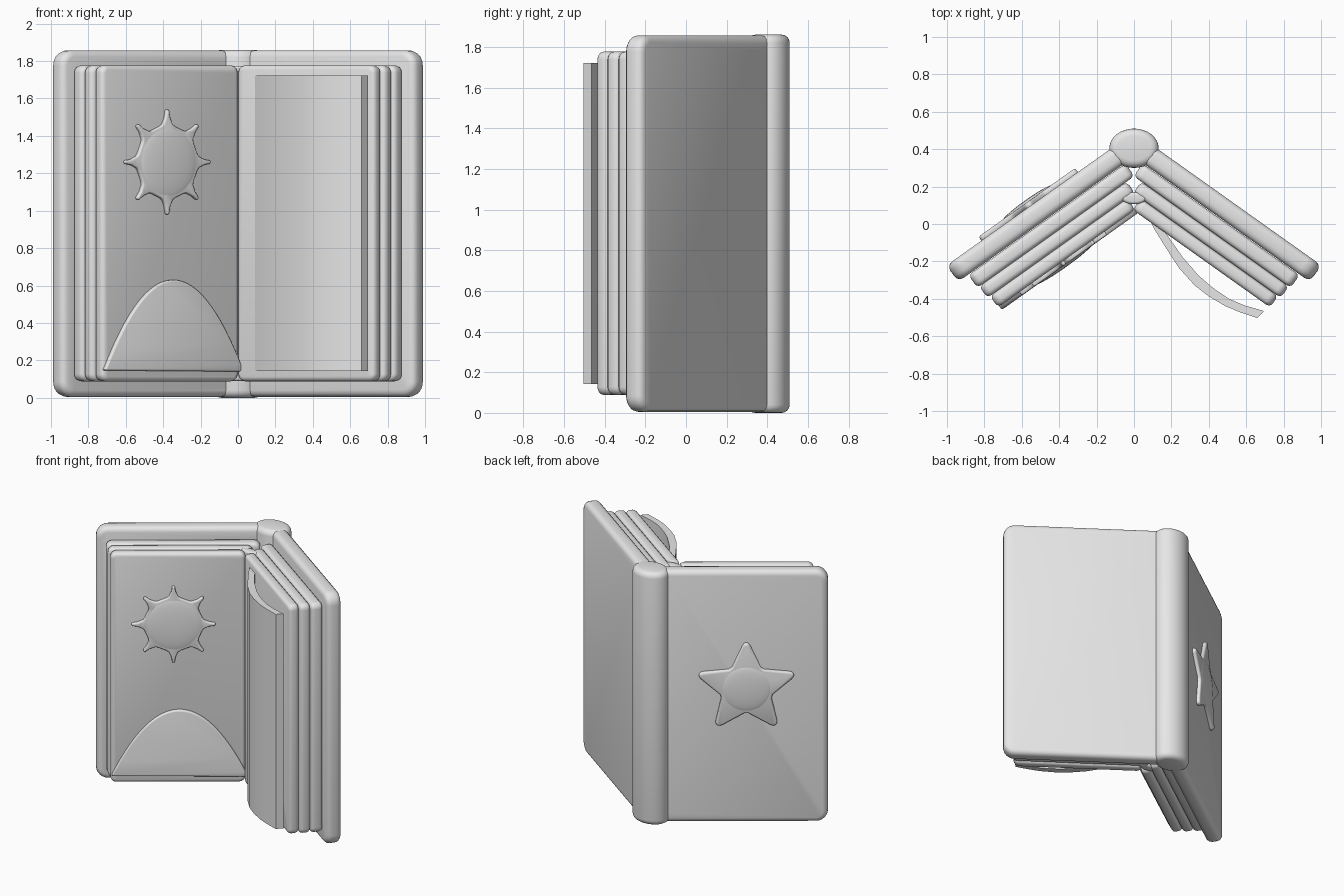
import bpy, bmesh
from math import sin, cos, pi, radians
from mathutils import Matrix

if "Cube" in bpy.data.objects:
    bpy.data.objects.remove(bpy.data.objects["Cube"])

OPEN = radians(35.4)   # how far each half of the book swings forward

grey = bpy.data.materials.new("light_grey")
grey.use_nodes = True
grey.diffuse_color = (0.8, 0.8, 0.8, 1)
grey.node_tree.nodes["Principled BSDF"].inputs["Base Color"].default_value = (0.8, 0.8, 0.8, 1)


def finish(name, bm, side=0, edge=0, segments=3):
    """Turn a bmesh into a shaded object, swung to one half of the book."""
    bmesh.ops.recalc_face_normals(bm, faces=bm.faces)
    mesh = bpy.data.meshes.new(name)
    bm.to_mesh(mesh)
    bm.free()
    mesh.materials.append(grey)
    obj = bpy.data.objects.new(name, mesh)
    bpy.context.collection.objects.link(obj)
    obj.rotation_euler.z = -side * OPEN
    bpy.ops.object.select_all(action="DESELECT")
    bpy.context.view_layer.objects.active = obj
    obj.select_set(True)
    if edge:
        mod = obj.modifiers.new("round_edges", "BEVEL")
        mod.width, mod.segments = edge, segments
        mod.limit_method, mod.angle_limit = "ANGLE", radians(50)
        bpy.ops.object.modifier_apply(modifier=mod.name)
    bpy.ops.object.shade_smooth_by_angle(angle=radians(40))
    return obj


def plate(name, outline, w0, w1, side, edge):
    """Extrude an outline of (along, height) points from depth w0 to w1."""
    bm = bmesh.new()
    face = bm.faces.new([bm.verts.new((side * s, w0, z)) for s, z in outline])
    ext = bmesh.ops.extrude_face_region(bm, geom=[face])["geom"]
    moved = [v for v in ext if isinstance(v, bmesh.types.BMVert)]
    bmesh.ops.translate(bm, verts=moved, vec=(0, w1 - w0, 0))
    return finish(name, bm, side, edge)


def rounded_rect(s0, s1, z0, z1, r, steps=6):
    centres = [(s1 - r, z1 - r), (s0 + r, z1 - r), (s0 + r, z0 + r), (s1 - r, z0 + r)]
    return [(cx + r * cos(a), cz + r * sin(a))
            for q, (cx, cz) in enumerate(centres)
            for a in [(q + i / steps) * pi / 2 for i in range(steps + 1)]]


def dome(name, s, w, z, radius, height, side):
    bm = bmesh.new()
    bmesh.ops.create_uvsphere(bm, u_segments=40, v_segments=20, radius=1)
    bm.transform(Matrix.Translation((side * s, w, z)) @ Matrix.Diagonal((radius, height, radius, 1)))
    return finish(name, bm, side)


def post(name, y, rx, ry, z0, z1, edge):
    """Upright oval rod with rounded ends."""
    bm = bmesh.new()
    bmesh.ops.create_cone(bm, cap_ends=True, segments=48, radius1=1, radius2=1, depth=1)
    bm.transform(Matrix.Translation((0, y, (z0 + z1) / 2)) @ Matrix.Diagonal((rx, ry, z1 - z0, 1)))
    return finish(name, bm, 0, edge, 4)


# Covers and three page blocks on each half
LAYERS = [("outer", -0.15, 0.88, 0.207, 0.29),
          ("middle", -0.10, 0.868, 0.132, 0.207),
          ("inner", -0.05, 0.851, 0.058, 0.132)]
for side, half in ((1, "left"), (-1, "right")):
    plate(half + "_cover", rounded_rect(-0.2, 0.945, 0.005, 1.857, 0.08), 0.293, 0.40, side, 0.035)
    for label, s0, s1, w0, w1 in LAYERS:
        plate(f"{half}_{label}_pages", rounded_rect(s0, s1, 0.088, 1.777, 0.04), w0, w1, side, 0.025)

# Spine and inner binding
post("spine", 0.405, 0.132, 0.105, 0, 1.86, 0.04)
post("inner_binding", 0.138, 0.066, 0.032, 0.09, 1.775, 0.015)

# Sun relief on the right-hand page
SUN_S, SUN_Z = 0.43, 1.26
sun = []
for k in range(8):
    for offset, r in ((-0.24, 0.197), (-0.15, 0.205), (-0.06, 0.24), (-0.03, 0.28),
                      (0.03, 0.28), (0.06, 0.24), (0.15, 0.205), (0.24, 0.197)):
        a = k * pi / 4 + offset
        sun.append((SUN_S + r * cos(a), SUN_Z + r * sin(a)))
plate("sun_rays", sun, 0.07, 0.036, -1, 0.01)
dome("sun_disc", SUN_S, 0.045, SUN_Z, 0.195, 0.022, -1)

# Hill relief at the foot of the right-hand page
hill = [(-0.05, 0.14)]
for i in range(33):
    s = -0.05 + 0.895 * i / 32
    hill.append((s, 0.14 + max(0.002, 0.49 * (1 - ((s - 0.39) / 0.458) ** 2))))
plate("hill", hill, 0.07, 0.035, -1, 0.01)

# Star relief on the outside of the right cover
STAR_S, STAR_Z = 0.4, 1.0
star = []
for k in range(5):
    for offset, r in ((-0.09, 0.31), (-0.04, 0.332), (0.04, 0.332), (0.09, 0.31),
                      (pi / 5 - 0.08, 0.182), (pi / 5 + 0.08, 0.182)):
        a = pi / 2 + k * 2 * pi / 5 + offset
        star.append((STAR_S + r * cos(a), STAR_Z + r * sin(a)))
plate("star", star, 0.39, 0.426, -1, 0.015)
dome("star_centre", STAR_S, 0.418, STAR_Z, 0.17, 0.022, -1)

# Loose page curling away from the left block
front = [(0.07, 0.05), (0.11, -0.03), (0.166, -0.12), (0.24, -0.235), (0.326, -0.33),
         (0.40, -0.387), (0.49, -0.44), (0.57, -0.473), (0.66, -0.503)]
back = [(0.12, 0.03), (0.145, -0.005), (0.185, -0.07), (0.262, -0.18), (0.345, -0.275),
        (0.42, -0.34), (0.508, -0.4), (0.59, -0.435), (0.695, -0.465)]
bm = bmesh.new()
rings = [[bm.verts.new((x, y, z)) for x, y in front + back[::-1]] for z in (0.142, 1.722)]
n = len(rings[0])
for i in range(n):
    j = (i + 1) % n
    bm.faces.new((rings[0][i], rings[0][j], rings[1][j], rings[1][i]))
for ring in rings:
    for i in range(len(front) - 1):
        bm.faces.new((ring[i], ring[i + 1], ring[n - 2 - i], ring[n - 1 - i]))
finish("curled_page", bm)
